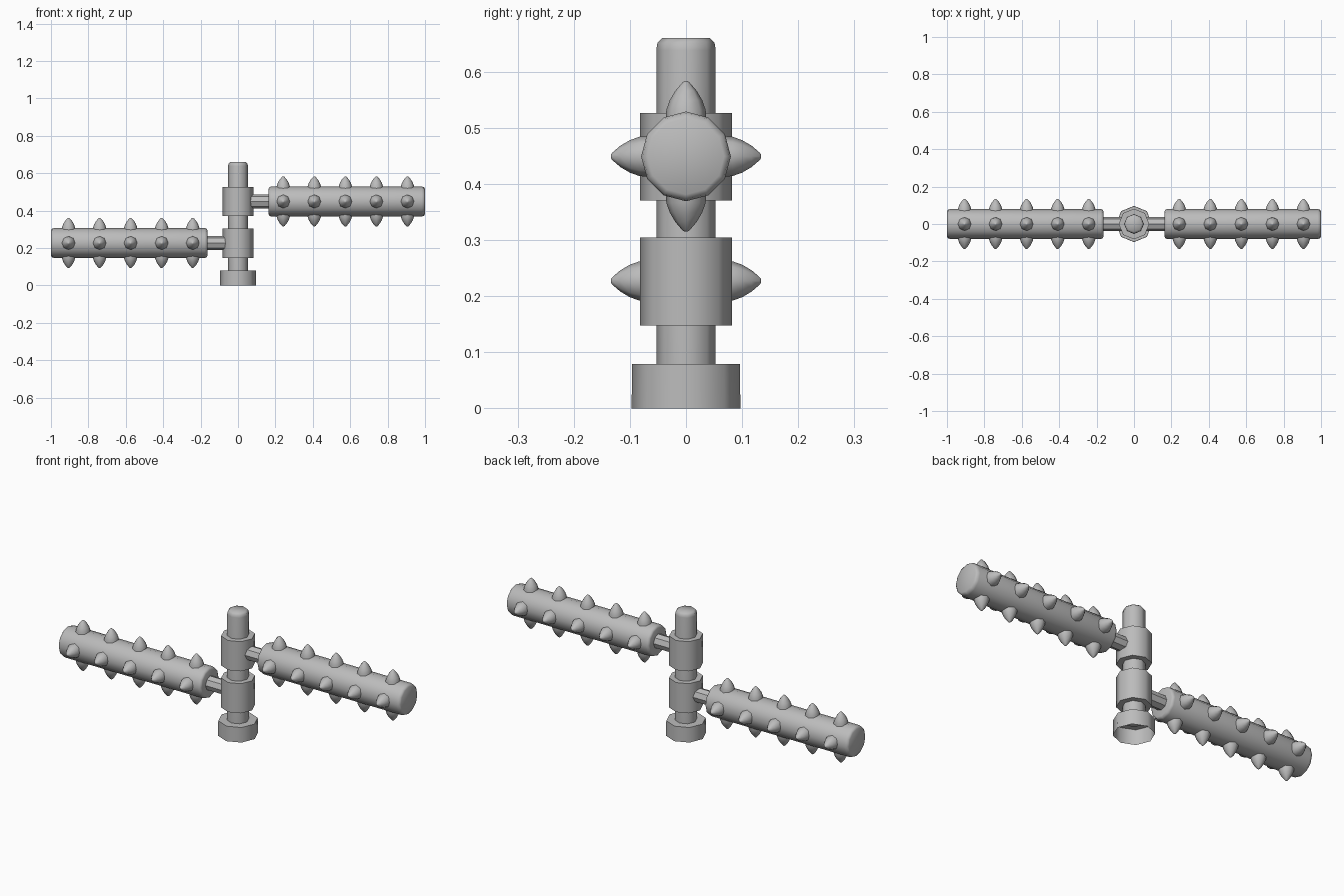
import bpy, bmesh
from math import radians, pi, cos, sin
from mathutils import Matrix

if "Cube" in bpy.data.objects:
    bpy.data.objects.remove(bpy.data.objects["Cube"])

steel = bpy.data.materials.new("grey_steel")
steel.use_nodes = True
grey = (0.5, 0.5, 0.5, 1)
steel.diffuse_color = grey
steel.node_tree.nodes["Principled BSDF"].inputs["Base Color"].default_value = grey


def lathe(bm, profile, sides, matrix=None, cap_start=True):
    """Spin a (radius, height) profile round its axis and cap the ends."""
    matrix = matrix or Matrix()
    rings = []
    for r, h in profile:
        angles = [2 * pi * i / sides for i in range(sides)]
        rings.append([bm.verts.new(matrix @ Matrix.Translation((r * cos(a), r * sin(a), h)).translation)
                      for a in angles])
    for low, high in zip(rings, rings[1:]):
        for i in range(sides):
            j = (i + 1) % sides
            bm.faces.new((low[i], low[j], high[j], high[i]))
    bm.faces.new(rings[-1])
    if cap_start:
        bm.faces.new(rings[0][::-1])


def finish(name, bm, smooth_angle=50):
    mesh = bpy.data.meshes.new(name)
    bm.to_mesh(mesh)
    bm.free()
    mesh.materials.append(steel)
    obj = bpy.data.objects.new(name, mesh)
    bpy.context.collection.objects.link(obj)
    bpy.ops.object.select_all(action="DESELECT")
    obj.select_set(True)
    bpy.context.view_layer.objects.active = obj
    if smooth_angle:
        bpy.ops.object.shade_smooth_by_angle(angle=radians(smooth_angle))


def part(name, profile, sides, matrix=None, smooth_angle=50, cap_start=True):
    bm = bmesh.new()
    lathe(bm, profile, sides, matrix, cap_start)
    finish(name, bm, smooth_angle)


# Central post, and a foot that is hollow underneath
part("post", [(0.053, 0.07), (0.053, 0.638), (0.051, 0.651), (0.042, 0.66)], 8)
part("foot", [(0.097, 0), (0.096, 0.079)], 8, cap_start=False)

# Two collars, each carrying a spiked roller
spike_profile = [(0.037, 0.06), (0.035, 0.083), (0.029, 0.1),
                 (0.019, 0.117), (0.007, 0.131), (0.003, 0.134)]
for label, side, z in (("left", 1, 0.449), ("right", -1, 0.227)):
    axis = Matrix.Translation((0, 0, z)) @ Matrix.Rotation(side * pi / 2, 4, "Y")
    part(label + "_collar", [(0.082, z - 0.079), (0.082, z + 0.077)], 8)
    part(label + "_rod", [(0.037, 0.05), (0.037, 0.18)], 8, axis, smooth_angle=0)
    part(label + "_roller", [(0.068, 0.164), (0.077, 0.168), (0.08, 0.178),
                             (0.08, 0.982), (0.077, 0.994), (0.068, 1.0)], 12, axis)

    # Four rows of spikes round the roller
    bm = bmesh.new()
    for n in range(5):
        for quarter in range(4):
            place = (Matrix.Translation((side * (0.242 + 0.166 * n), 0, z))
                     @ Matrix.Rotation(quarter * pi / 2, 4, "X"))
            lathe(bm, spike_profile, 8, place)
    finish(label + "_spikes", bm)
